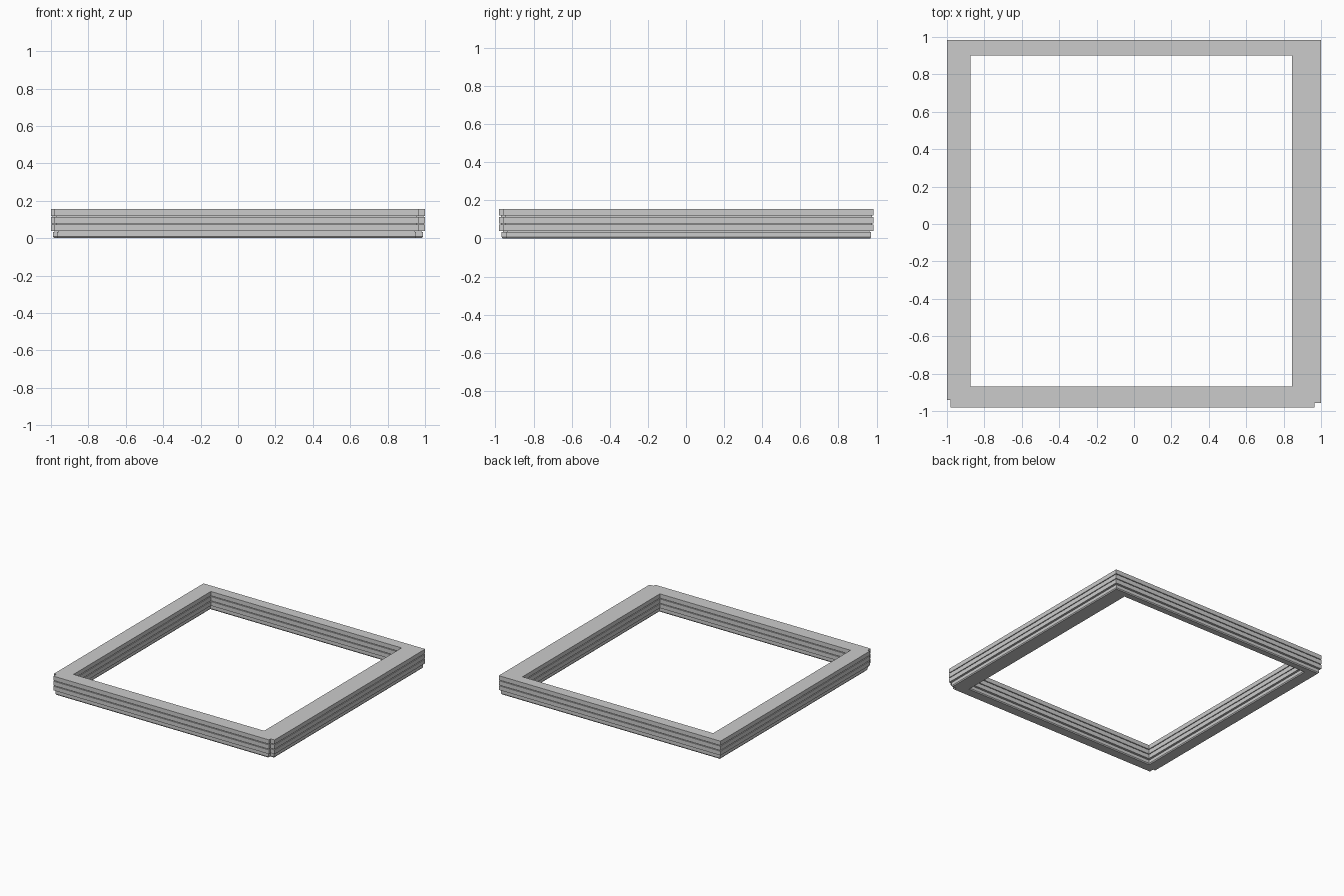
import bpy, bmesh

if "Cube" in bpy.data.objects:
    bpy.data.objects.remove(bpy.data.objects["Cube"])

# Outlines: x, y, and the inward direction at each corner
OUTER = [(-1, -.942, 1, 1), (-.98, -.942, 1, 1), (-.98, -.98, 1, 1), (.965, -.98, -1, 1),
         (.965, -.957, -1, 1), (1, -.957, -1, 1), (1, .984, -1, -1), (-1, .984, 1, -1)]
INNER = [(-.875, -.87, -1, -1), (.845, -.87, 1, -1), (.845, .9, 1, 1), (-.875, .9, -1, 1)]

# Wall profile (z, inset): narrower base course, then three boards split by grooves
GROOVE = 0.009
profile = [(0, .018), (.008, .012), (.034, .012), (.034, .02), (.039, .02)]
for bottom, top in [(.039, .073), (.079, .114), (.120, .155)]:
    if bottom > .039:
        profile += [(bottom, GROOVE)]
    profile += [(bottom, 0), (top, 0)]
    if top < .155:
        profile += [(top, GROOVE)]


def wall(bm, outline):
    """Sweep the profile around an outline; return bottom and top rings."""
    rings = [[bm.verts.new((x + i * dx, y + i * dy, z)) for x, y, dx, dy in outline]
             for z, i in profile]
    n = len(outline)
    for a, b in zip(rings, rings[1:]):
        for k in range(n):
            j = (k + 1) % n
            bm.faces.new((a[k], a[j], b[j], b[k]))
    return rings[0], rings[-1]


def ring_edges(bm, ring):
    return [bm.edges.get((ring[k], ring[(k + 1) % len(ring)])) for k in range(len(ring))]


# Square frame of stacked boards
bm = bmesh.new()
walls = [wall(bm, OUTER), wall(bm, INNER)]

# Flat underside and top
for level in (0, 1):
    edges = sum((ring_edges(bm, w[level]) for w in walls), [])
    bmesh.ops.triangle_fill(bm, edges=edges, use_beauty=True)
bmesh.ops.dissolve_degenerate(bm, dist=1e-6, edges=bm.edges[:])
bmesh.ops.recalc_face_normals(bm, faces=bm.faces[:])

mesh = bpy.data.meshes.new("stacked_board_frame")
bm.to_mesh(mesh)
bm.free()
bpy.context.collection.objects.link(bpy.data.objects.new("stacked_board_frame", mesh))
